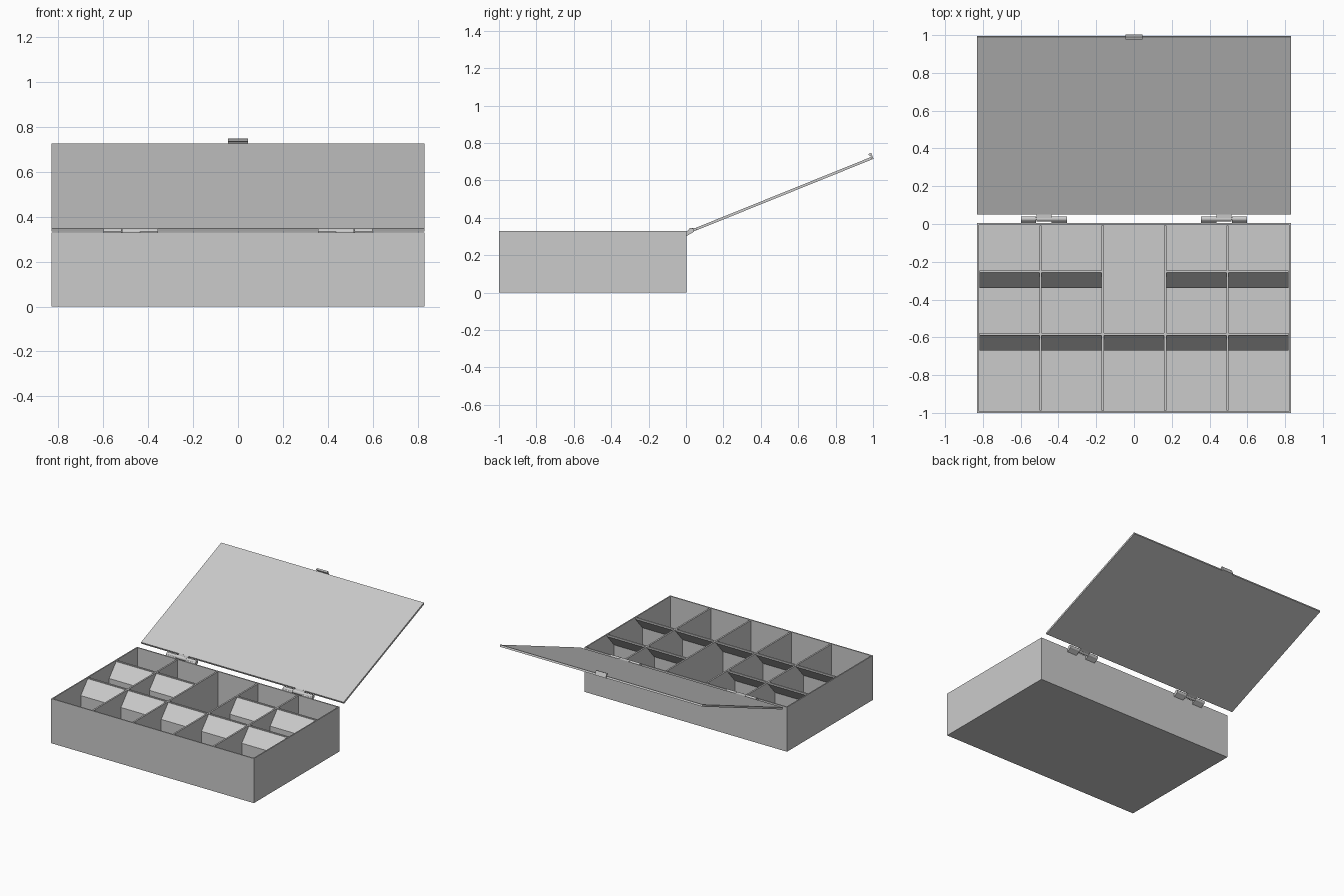
import bpy, bmesh, math

if "Cube" in bpy.data.objects:
    bpy.data.objects.remove(bpy.data.objects["Cube"])

W = 0.83                      # half width
H = 0.33                      # tray height
Y0, Y1 = -1.0, 0.004          # tray front and back
T = 0.012                     # wall thickness
ANG = math.radians(22)        # lid opening
C, S = math.cos(ANG), math.sin(ANG)


def finish(name, bm):
    bmesh.ops.recalc_face_normals(bm, faces=bm.faces)
    me = bpy.data.meshes.new(name)
    bm.to_mesh(me)
    bm.free()
    ob = bpy.data.objects.new(name, me)
    bpy.context.collection.objects.link(ob)
    return ob


def extrude_x(name, profile, x0, x1):
    """Solid from a (y, z) outline stretched along x."""
    bm = bmesh.new()
    a = [bm.verts.new((x0, y, z)) for y, z in profile]
    b = [bm.verts.new((x1, y, z)) for y, z in profile]
    n = len(profile)
    bm.faces.new(a)
    bm.faces.new(b[::-1])
    for i in range(n):
        j = (i + 1) % n
        bm.faces.new((a[i], b[i], b[j], a[j]))
    return finish(name, bm)


def rect(y0, y1, z0, z1):
    return [(y0, z0), (y1, z0), (y1, z1), (y0, z1)]


def on_lid(points):
    """Map (along, up) in the lid's tilted frame to (y, z)."""
    return [(0.056 + u * C - v * S, 0.333 + u * S + v * C) for u, v in points]


# Open tray: box with inset top pushed down
bm = bmesh.new()
bmesh.ops.create_cube(bm, size=1)
for v in bm.verts:
    v.co = (v.co.x * 2 * W, (Y0 + Y1) / 2 + v.co.y * (Y1 - Y0), (v.co.z + 0.5) * H)
bm.normal_update()
top = max(bm.faces, key=lambda f: f.calc_center_median().z)
bmesh.ops.inset_region(bm, faces=[top], thickness=T)
res = bmesh.ops.extrude_face_region(bm, geom=[top])
for v in [g for g in res["geom"] if isinstance(g, bmesh.types.BMVert)]:
    v.co.z = T
if top.is_valid:
    bmesh.ops.delete(bm, geom=[top], context='FACES')
finish("tray", bm)

# Long dividers running front to back
xs = [-0.495, -0.165, 0.165, 0.495]
for i, x in enumerate(xs):
    extrude_x(f"column_divider_{i}", rect(Y0 + T, Y1 - T, T, H), x - T / 2, x + T / 2)

# Cross dividers with a forward-sloping fold below the rim
edges = [-W + T / 2] + xs + [W - T / 2]
for row, y in enumerate((-0.245, -0.577)):
    for col in range(5):
        if row == 0 and col == 2:
            continue
        f = y - T              # front face of the rim
        d, zt, zb = 0.082, H - 0.006, H - 0.1
        prof = [(y, H), (f, H), (f, zt), (f - d, zb), (f - d, T),
                (y - d, T), (y - d, zb - 0.006), (y, zt - 0.006)]
        extrude_x(f"cross_divider_{row}_{col}", prof,
                  edges[col] + T / 2, edges[col + 1] - T / 2)

# Lid
L = 1.012
extrude_x("lid", on_lid(rect(0, L, 0, 0.014)), -W, W)

# Catch on the lid's free edge
extrude_x("catch", on_lid([(L, 0), (L + 0.009, 0), (L + 0.009, 0.034), (L - 0.005, 0.034),
                           (L - 0.008, 0.028), (L, 0.022)]), -0.045, 0.045)

# Hinges: three knuckles each, outer ones on the tray, middle one on the lid
HY, HZ, R = 0.027, 0.332, 0.014
circle = [(HY + R * math.cos(k * math.tau / 20), HZ + R * math.sin(k * math.tau / 20))
          for k in range(20)]
for side, cx in (("left", -0.477), ("right", 0.477)):
    for k in (-1, 0, 1):
        a, b = cx + k * 0.081 - 0.04, cx + k * 0.081 + 0.04
        kn = extrude_x(f"{side}_hinge_knuckle_{k + 1}", circle, a, b)
        bpy.context.view_layer.objects.active = kn
        kn.select_set(True)
        bpy.ops.object.shade_smooth_by_angle(angle=math.radians(40))
        kn.select_set(False)
        if k:
            prof = [(Y1 - 0.002, 0.302), (HY + 0.011, HZ - 0.009),
                    (HY - 0.012, HZ + 0.004), (Y1 - 0.002, 0.325)]
        else:
            prof = [(HY, HZ - 0.012), (0.06, 0.336), (0.056, 0.346), (HY, HZ + 0.012)]
        extrude_x(f"{side}_hinge_arm_{k + 1}", prof, a, b)
    extrude_x(f"{side}_hinge_pin", [(HY + (y - HY) * 0.5, HZ + (z - HZ) * 0.5) for y, z in circle],
              cx - 0.12, cx + 0.12)
